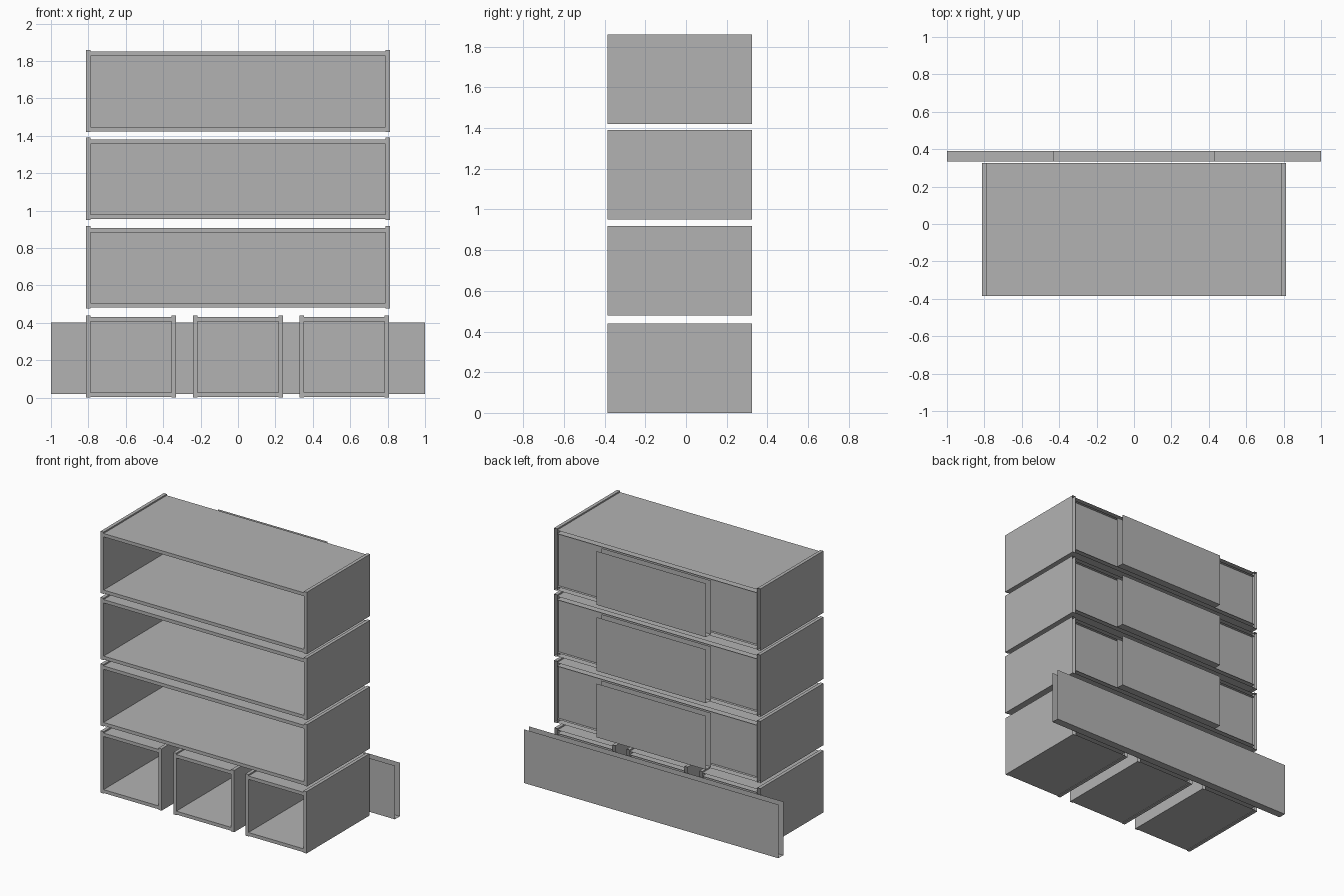
import bpy, bmesh
from mathutils import Vector

cube = bpy.data.objects.get("Cube")
if cube:
    bpy.data.objects.remove(cube, do_unlink=True)

grey = bpy.data.materials.new("plain grey")
grey.use_nodes = True
colour = (0.45, 0.45, 0.45, 1)
grey.diffuse_color = colour
grey.node_tree.nodes["Principled BSDF"].inputs["Base Color"].default_value = colour

FRONT, REAR = -0.385, 0.325      # cabinet depth range
T = 0.024                        # folded panel thickness
BACK, UP, LEFT, RIGHT = Vector((0, 1, 0)), Vector((0, 0, 1)), Vector((1, 0, 0)), Vector((-1, 0, 0))


def folded_panel(name, x, y, z, open_sides=()):
    """Hollow sheet panel between coordinate pairs, with some sides left open."""
    bm = bmesh.new()
    bmesh.ops.create_cube(bm, size=1)
    bm.normal_update()
    gone = [f for f in bm.faces if any(f.normal.dot(s) > 0.9 for s in open_sides)]
    bmesh.ops.delete(bm, geom=gone, context='FACES')
    for v in bm.verts:
        v.co = [a + (b - a) * (c + 0.5) for (a, b), c in zip((x, y, z), v.co)]
    mesh = bpy.data.meshes.new(name)
    bm.to_mesh(mesh)
    bm.free()
    mesh.materials.append(grey)
    obj = bpy.data.objects.new(name, mesh)
    bpy.context.collection.objects.link(obj)
    return obj


def cabinet(name, x0, x1, z0, z1):
    """Open-fronted box whose side walls rise slightly above the top."""
    depth = (FRONT, REAR)
    for side, x in (("right", (x0, x0 + T)), ("left", (x1 - T, x1))):
        folded_panel(f"{name}_{side}_wall", x, depth, (z0, z1), [BACK])
    inner = (x0 + T, x1 - T)
    folded_panel(f"{name}_floor", inner, depth, (z0 + 0.004, z0 + 0.004 + T), [BACK])
    folded_panel(f"{name}_top", inner, depth, (z1 - 0.01 - T, z1 - 0.01), [BACK])
    folded_panel(f"{name}_back", inner, (REAR - 0.024, REAR - 0.02),
                 (z0 + 0.004 + T, z1 - 0.01 - T))


def rear_plate(name, half_width, z0):
    """Folded channel behind a cabinet, open at its top and ends."""
    folded_panel(name, (-half_width, half_width), (0.335, 0.39), (z0 + 0.02, z0 + 0.402),
                 [UP, LEFT, RIGHT])


# Three wide shelves
for i, z in enumerate((0.478, 0.95, 1.42)):
    cabinet(f"wide_shelf_{i + 1}", -0.812, 0.812, z, z + 0.44)
    rear_plate(f"shelf_rear_plate_{i + 1}", 0.43, z)

# Three cubbies on the ground with one long plate behind
for name, centre in (("right", -0.572), ("middle", 0), ("left", 0.568)):
    cabinet(f"{name}_cubby", centre - 0.24, centre + 0.24, 0, 0.44)
rear_plate("base_rear_plate", 1.0, 0)
